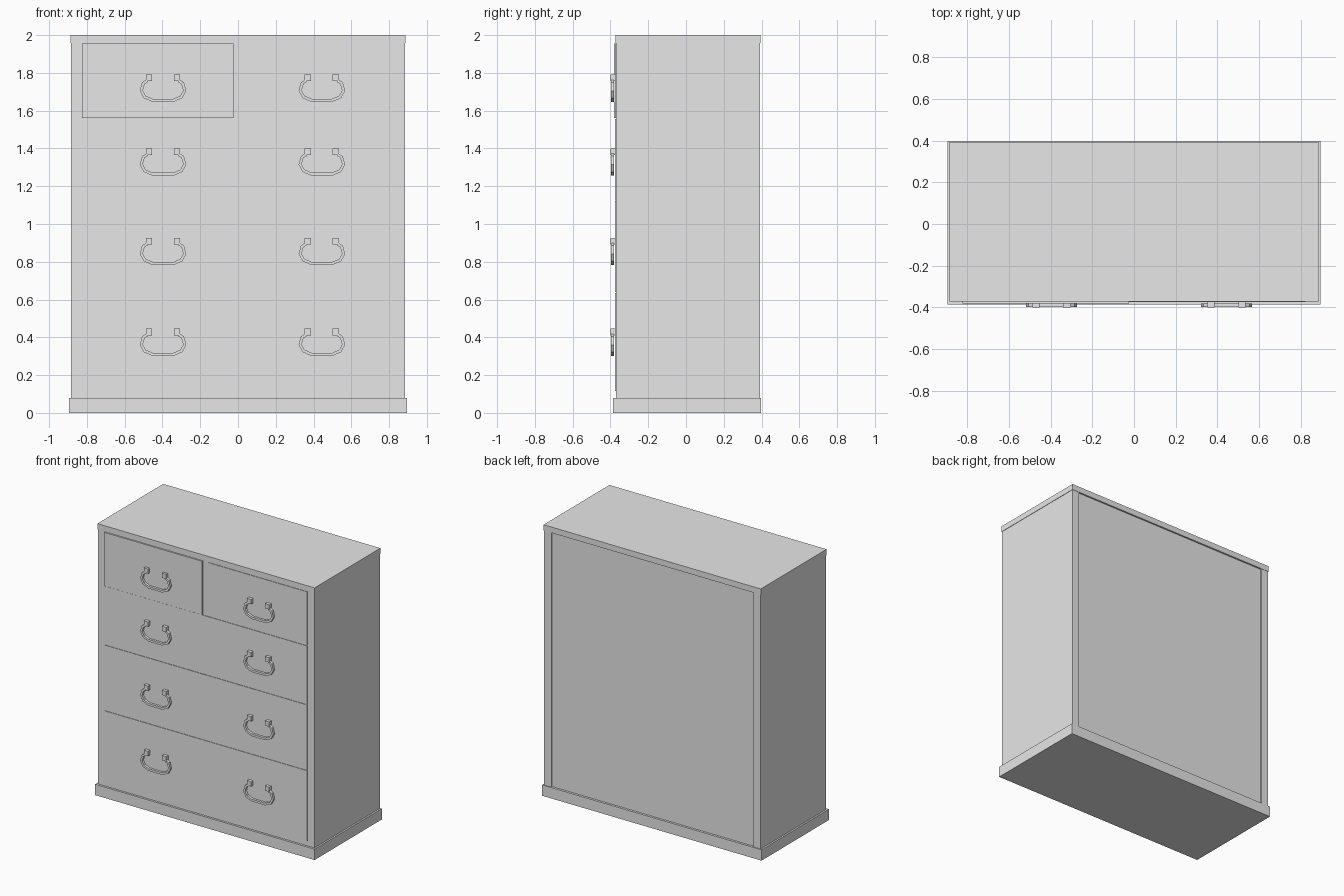
import bpy
import bmesh
from mathutils import Vector

if "Cube" in bpy.data.objects:
    bpy.data.objects.remove(bpy.data.objects["Cube"], do_unlink=True)

# Single plain grey finish
grey = bpy.data.materials.new("light_grey")
grey.use_nodes = True
colour = (0.8, 0.8, 0.8, 1)
grey.diffuse_color = colour
grey.node_tree.nodes["Principled BSDF"].inputs["Base Color"].default_value = colour


def finish(name, bm):
    bmesh.ops.recalc_face_normals(bm, faces=bm.faces)
    mesh = bpy.data.meshes.new(name)
    bm.to_mesh(mesh)
    bm.free()
    mesh.materials.append(grey)
    obj = bpy.data.objects.new(name, mesh)
    bpy.context.collection.objects.link(obj)
    return obj


def add_box(bm, xs, ys, zs):
    lo, hi = Vector((xs[0], ys[0], zs[0])), Vector((xs[1], ys[1], zs[1]))
    made = bmesh.ops.create_cube(bm, size=1)["verts"]
    bmesh.ops.scale(bm, vec=hi - lo, verts=made)
    bmesh.ops.translate(bm, vec=(lo + hi) / 2, verts=made)


def box(name, xs, ys, zs):
    bm = bmesh.new()
    add_box(bm, xs, ys, zs)
    return finish(name, bm)


# Carcass
WIDE, INNER = 0.883, 0.825
FRONT, BACK = -0.371, 0.392
BASE, RAIL = 0.08, 1.957
box("plinth", (-0.895, 0.895), (-0.386, 0.398), (0, BASE))
box("top_board", (-0.886, 0.886), (FRONT - 0.002, BACK + 0.002), (RAIL, 2))
box("left_side", (INNER, WIDE), (FRONT, BACK), (BASE, RAIL))
box("right_side", (-WIDE, -INNER), (FRONT, BACK), (BASE, RAIL))
box("back_panel", (-INNER, INNER), (0.365, 0.382), (BASE, RAIL))
box("front_frame", (-INNER, INNER), (FRONT, FRONT + 0.02), (BASE, RAIL))

# Drawer fronts: two small ones over three wide ones
FACE = -0.375
box("top_right_drawer", (-INNER, -0.025), (-0.381, FRONT), (1.56, 1.955))
box("top_left_drawer", (0.02, INNER), (FACE, FRONT), (1.56, 1.955))
for i, (low, high) in enumerate([(1.125, 1.556), (0.64, 1.121), (0.115, 0.636)]):
    box(f"wide_drawer_{i + 1}", (-INNER, INNER), (FACE, FRONT), (low, high))

# Half outline of the drop handle, measured from the top of its posts
half = [(0.084, -0.033), (0.104, -0.045), (0.115, -0.085),
        (0.097, -0.118), (0.055, -0.136)]
path = [Vector((-x, z)) for x, z in half] + [Vector(p) for p in reversed(half)]


def handle(name, cx, top):
    bm = bmesh.new()
    # Posts that carry the bail
    for side in (-1, 1):
        px = cx + side * 0.074
        add_box(bm, (px - 0.017, px + 0.017), (-0.4, FACE + 0.002), (top - 0.035, top))
    # Bail swept with a square section
    rings = []
    for i, p in enumerate(path):
        before, after = path[max(i - 1, 0)], path[min(i + 1, len(path) - 1)]
        along = (after - before).normalized()
        across = Vector((-along.y, along.x)) * 0.008
        rings.append([bm.verts.new((cx + p.x + s * across.x, y, top + p.y + s * across.y))
                      for s, y in ((-1, -0.398), (1, -0.398), (1, -0.381), (-1, -0.381))])
    for a, b in zip(rings, rings[1:]):
        for k in range(4):
            n = (k + 1) % 4
            bm.faces.new((a[k], a[n], b[n], b[k]))
    bm.faces.new(rings[0])
    bm.faces.new(rings[-1])
    return finish(name, bm)


for row, top in enumerate((1.791, 1.4, 0.927, 0.446)):
    handle(f"right_handle_{row + 1}", -0.397, top)
    handle(f"left_handle_{row + 1}", 0.444, top)
